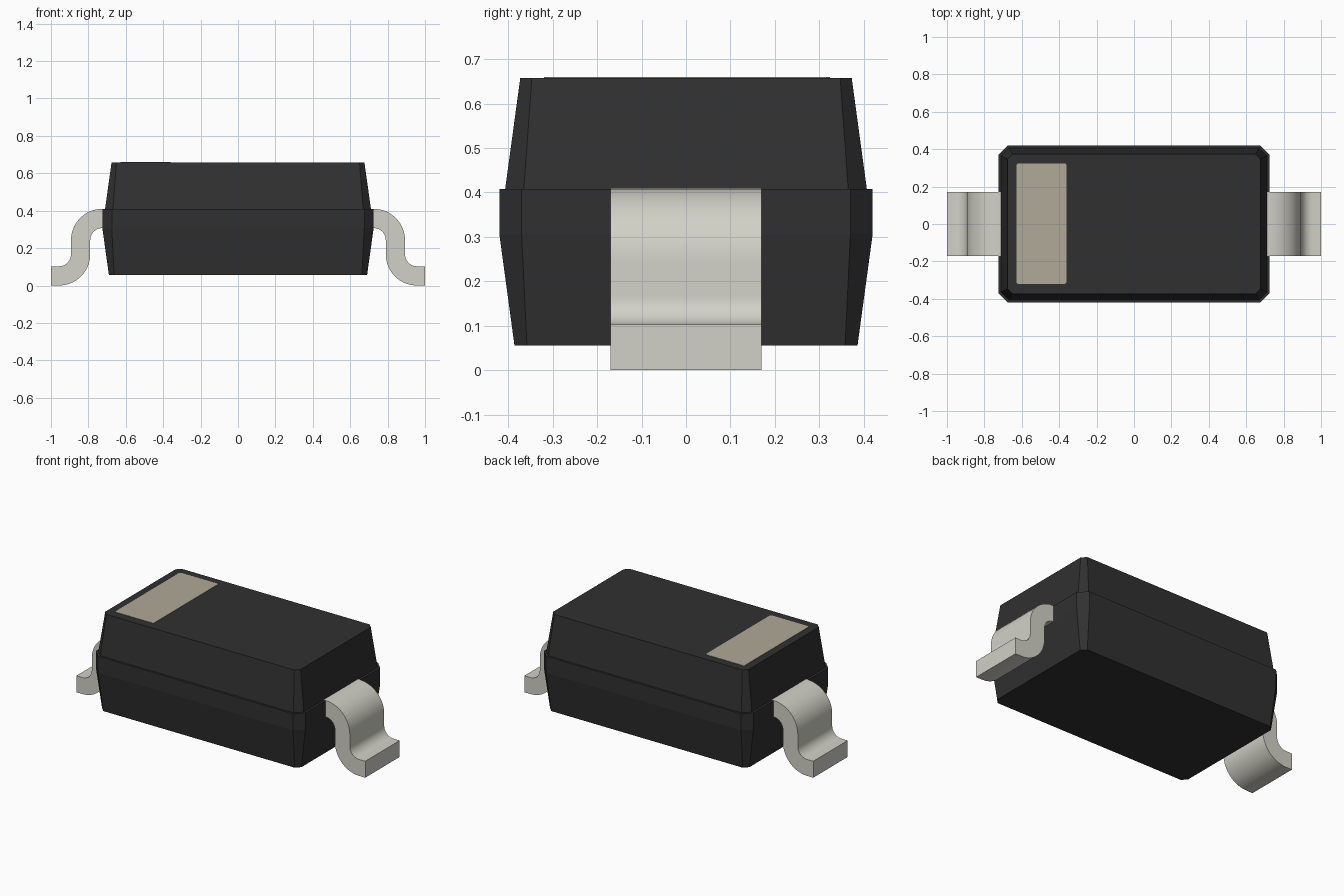
import bpy, bmesh, math

cube = bpy.data.objects.get("Cube")
if cube:
    bpy.data.objects.remove(cube, do_unlink=True)


def material(name, rgb):
    m = bpy.data.materials.new(name)
    m.use_nodes = True
    m.diffuse_color = (*rgb, 1)
    bsdf = next(n for n in m.node_tree.nodes if n.type == 'BSDF_PRINCIPLED')
    bsdf.inputs["Base Color"].default_value = (*rgb, 1)
    return m


BLACK = material("black plastic", (0.030, 0.030, 0.030))
METAL = material("tinned metal", (0.645, 0.638, 0.572))
TAN = material("tan marking", (0.435, 0.398, 0.316))


def loft(name, rings, mat):
    """Skin a stack of equal-length closed rings and cap both ends."""
    bm = bmesh.new()
    rows = [[bm.verts.new(p) for p in ring] for ring in rings]
    n = len(rows[0])
    for a, b in zip(rows, rows[1:]):
        for i in range(n):
            j = (i + 1) % n
            bm.faces.new((a[i], a[j], b[j], b[i]))
    bm.faces.new(rows[0][::-1])
    bm.faces.new(rows[-1])
    bmesh.ops.recalc_face_normals(bm, faces=bm.faces)
    mesh = bpy.data.meshes.new(name)
    bm.to_mesh(mesh)
    bm.free()
    mesh.materials.append(mat)
    obj = bpy.data.objects.new(name, mesh)
    bpy.context.collection.objects.link(obj)
    return obj


def octagon(hx, hy, c, z, cx=0, cy=0):
    """Rectangle with chamfered corners."""
    pts = [(hx, -hy + c), (hx, hy - c), (hx - c, hy), (-hx + c, hy),
           (-hx, hy - c), (-hx, -hy + c), (-hx + c, -hy), (hx - c, -hy)]
    return [(cx + x, cy + y, z) for x, y in pts]


# Moulded body: lower taper, straight waist, small ledge, upper taper
loft("body", [octagon(0.690, 0.386, 0.028, 0.055),
              octagon(0.725, 0.420, 0.050, 0.305),
              octagon(0.725, 0.420, 0.050, 0.408),
              octagon(0.711, 0.407, 0.042, 0.408),
              octagon(0.676, 0.373, 0.026, 0.658)], BLACK)

# Polarity band on the top
loft("polarity_band", [octagon(0.134, 0.322, 0.008, z, -0.495, 0.002)
                       for z in (0.656, 0.660)], TAN)


def arc(cx, cz, r, start, end, steps=10):
    return [(cx + r * math.cos(math.radians(start + (end - start) * i / steps)),
             cz + r * math.sin(math.radians(start + (end - start) * i / steps)))
            for i in range(steps + 1)]


# S-bent leads: outline in x-z, extruded across y, mirrored to each end
R, r = 0.167, 0.064
outline = ([(0.69, 0.410)] + arc(0.726, 0.243, R, 90, 0)
           + arc(0.957, 0.167, r, 180, 270) + [(1.0, 0.103), (1.0, 0.0)]
           + arc(0.957, 0.167, R, 270, 180)
           + arc(0.726, 0.243, r, 0, 90) + [(0.69, 0.307)])
for side, name in ((1, "left_lead"), (-1, "right_lead")):
    lead = loft(name, [[(side * x, y, z) for x, z in outline]
                       for y in (-0.17, 0.17)], METAL)
    bpy.ops.object.select_all(action='DESELECT')
    lead.select_set(True)
    bpy.context.view_layer.objects.active = lead
    bpy.ops.object.shade_smooth_by_angle(angle=math.radians(30))
